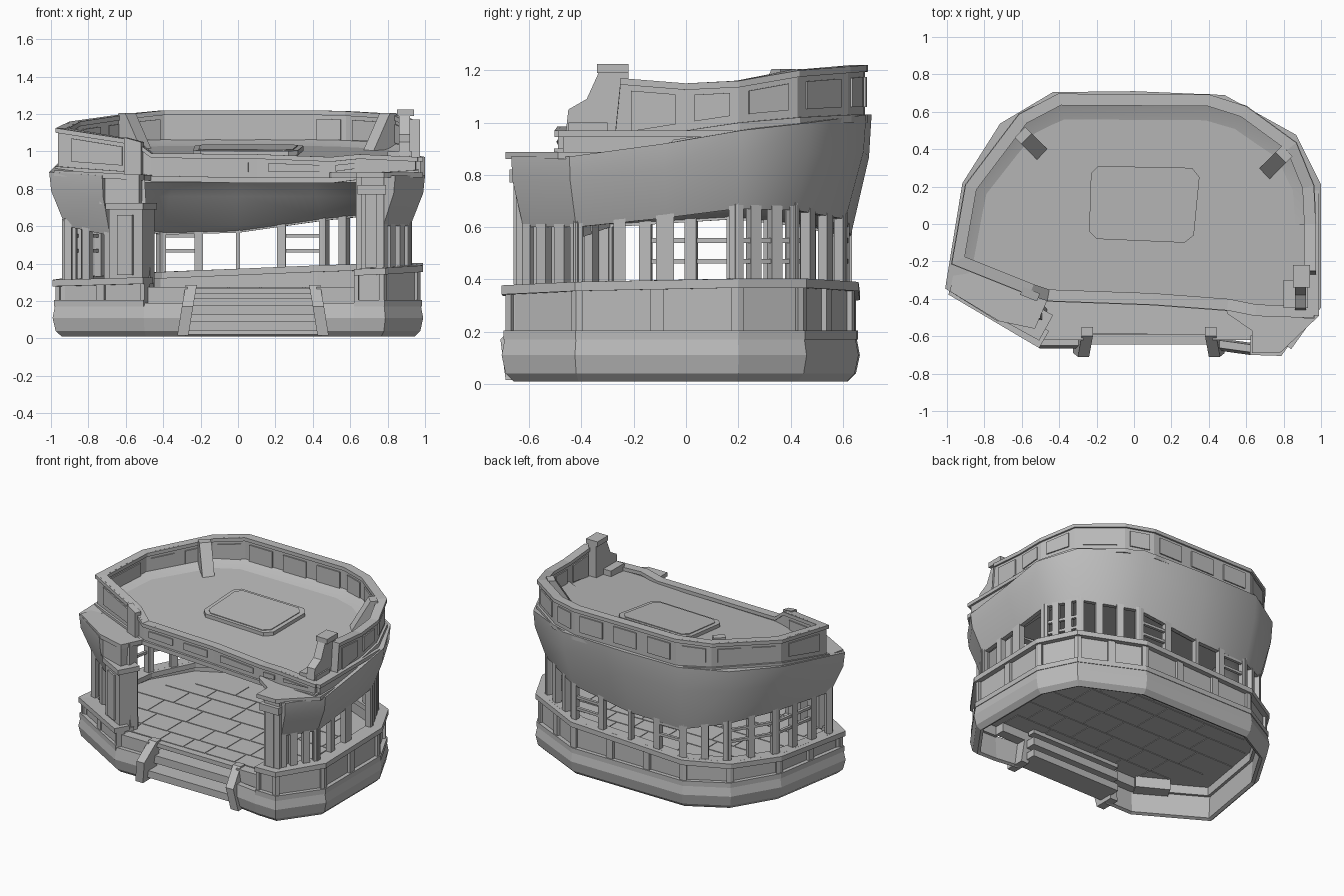
import bpy, bmesh, math, random
from mathutils import Vector

cube = bpy.data.objects.get("Cube")
if cube:
    bpy.data.objects.remove(cube)
random.seed(4)

stone = bpy.data.materials.new("plain grey")
stone.use_nodes = True
GREY = (0.5, 0.5, 0.5, 1)
stone.diffuse_color = GREY
stone.node_tree.nodes["Principled BSDF"].inputs["Base Color"].default_value = GREY


def finish(name, bm, smooth=False):
    bmesh.ops.recalc_face_normals(bm, faces=bm.faces)
    me = bpy.data.meshes.new(name)
    bm.to_mesh(me)
    bm.free()
    me.materials.append(stone)
    ob = bpy.data.objects.new(name, me)
    bpy.context.collection.objects.link(ob)
    if smooth:
        bpy.ops.object.select_all(action='DESELECT')
        ob.select_set(True)
        bpy.context.view_layer.objects.active = ob
        bpy.ops.object.shade_smooth_by_angle(angle=math.radians(35))


def add_loft(bm, rings, closed=False):
    """Skin a row of matching closed cross-sections."""
    vs = [[bm.verts.new(p) for p in r] for r in rings]
    n, k = len(vs), len(vs[0])
    for i in range(n if closed else n - 1):
        a, b = vs[i], vs[(i + 1) % n]
        for j in range(k):
            bm.faces.new((a[j], a[(j + 1) % k], b[(j + 1) % k], b[j]))
    if not closed:
        bm.faces.new(vs[0])
        bm.faces.new(vs[-1])


def loft(name, rings):
    bm = bmesh.new()
    add_loft(bm, rings)
    finish(name, bm)


def normal(a, b):
    d = Vector((b[0] - a[0], b[1] - a[1], 0)).normalized()
    return Vector((d.y, -d.x, 0))


def miter(path, i, closed):
    n = len(path)
    ns = []
    if closed or i > 0:
        ns.append(normal(path[i - 1], path[i]))
    if closed or i < n - 1:
        ns.append(normal(path[i], path[(i + 1) % n]))
    m = sum(ns, Vector()).normalized()
    return m / max(m.dot(ns[0]), 0.6)


def band(name, path, profile, closed=False, smooth=False):
    """Sweep a profile of (outward offset, height rule) along a plan path."""
    bm = bmesh.new()
    rings = []
    for i, p in enumerate(path):
        m = miter(path, i, closed)
        rings.append([(p[0] + m.x * d, p[1] + m.y * d, z(p) if callable(z) else z) for d, z in profile])
    add_loft(bm, rings, closed)
    finish(name, bm, smooth)


def rect(d0, d1, z0, z1):
    return [(d1, z0), (d1, z1), (d0, z1), (d0, z0)]


def add_plate(bm, p, q, t0, t1, low, high, d0, d1):
    """Upright slab on the segment p-q; low and high give heights at both ends."""
    P, Q, nn = Vector((*p[:2], 0)), Vector((*q[:2], 0)), normal(p, q)
    rings = []
    for t in (t0, t1):
        c = P.lerp(Q, t)
        lo, hi = [a + (b - a) * t for a, b in (low, high)]
        rings.append([(*(c + nn * d).xy, z) for d, z in rect(d0, d1, lo, hi)])
    add_loft(bm, rings)


def prism(name, pts, z0, z1):
    z0, z1 = [z if callable(z) else (lambda p, v=z: v) for z in (z0, z1)]
    loft(name, [[(*p[:2], z(p)) for p in pts] for z in (z0, z1)])


def box(name, x0, x1, y0, y1, z0, z1):
    prism(name, [(x0, y0), (x1, y0), (x1, y1), (x0, y1)], z0, z1)


# Base: hollow plinth, panelled wall and sloping rail, open at the steps
BASE = [(0.44, -0.66), (0.62, -0.685), (0.78, -0.69), (0.975, -0.42), (0.975, 0.2), (0.85, 0.45), (0.44, 0.645),
        (-0.43, 0.65), (-0.7, 0.5), (-0.88, 0.2), (-0.975, -0.37), (-0.5, -0.65), (-0.28, -0.65)]
rail = lambda p: 0.36 + 0.04 * p[0] + 0.02 * p[1]
band("plinth", BASE, [(-0.03, 0.01), (0.0, 0.04), (0.015, 0.11), (0.0, 0.19), (-0.04, 0.19), (-0.05, 0.02)])
WALL = BASE[1:-1]
band("base_wall", WALL, rect(-0.06, -0.02, 0.18, rail))
band("base_rail", WALL, rect(-0.09, 0.015, lambda p: rail(p) - 0.035, rail))
band("base_ledge", WALL, rect(-0.04, 0.008, 0.17, 0.205))
bm = bmesh.new()
for p, q in zip(WALL, WALL[1:]):
    size = math.dist(p, q)
    n = max(1, round(size / 0.3))
    w = 0.025 / size
    for i in range(n + 1):
        t = i / n
        add_plate(bm, p, q, max(0, t - w), min(1, t + w), (0.18, 0.18), (rail(p) - 0.03, rail(q) - 0.03), -0.05, 0.0)
finish("base_battens", bm)

# Floor with stone slabs above and below
prism("floor", [(x * 0.95, y * 0.9) for x, y in BASE], 0.24, 0.27)
bm = bmesh.new()
y = -0.54
while y < 0.42:
    h = random.uniform(0.12, 0.2)
    half = 0.86 - max(0, y + h - 0.1) * 0.9 - max(0, -0.3 - y) * 0.9
    x = -half
    while x < half - 0.05:
        w = min(random.uniform(0.16, 0.34), half - x)
        for z in (0.236, 0.269):
            add_loft(bm, [[(x, y, k), (x + w - 0.01, y, k), (x + w - 0.01, y + h - 0.01, k),
                           (x, y + h - 0.01, k)] for k in (z, z + 0.005)])
        x += w
    y += h
finish("floor_slabs", bm)

# Front steps, side blocks and sloping cheeks
for i in range(3):
    box(f"step_{i + 1}", -0.27, 0.44, -0.645 + 0.055 * i, -0.48, 0.04 + 0.085 * i, 0.09 + 0.09 * i)
box("left_front_block", 0.42, 0.64, -0.62, -0.55, 0.18, 0.275)
box("right_front_block", -0.5, -0.27, -0.62, -0.55, 0.17, 0.275)
for name, x, lean in (("right_cheek", -0.25, -1), ("left_cheek", 0.41, 1)):
    loft(name, [[(x + lean * s - 0.03, y0, z), (x + lean * s + 0.03, y0, z), (x + lean * s + 0.03, -0.55, z),
                 (x + lean * s - 0.03, -0.55, z)] for s, y0, z in ((0.045, -0.69, 0.015), (0.02, -0.71, 0.17), (0, -0.6, 0.285))])

# Flared upper hull; each point holds its lower and upper heights
HULL = [(0.8, -0.64, 0.6, 0.87), (0.95, -0.43, 0.6, 0.87), (0.95, -0.08, 0.635, 0.92), (0.95, 0.2, 0.67, 0.97),
        (0.83, 0.44, 0.665, 1.0), (0.47, 0.64, 0.63, 1.03), (0.0, 0.66, 0.565, 1.03), (-0.42, 0.655, 0.555, 1.03),
        (-0.68, 0.5, 0.6, 1.01), (-0.87, 0.2, 0.63, 0.98), (-0.955, -0.32, 0.6, 0.89), (-0.7, -0.48, 0.55, 0.87)]
low, high = (lambda p: p[2]), (lambda p: p[3])
mid = lambda p: p[2] * 0.35 + p[3] * 0.65
band("upper_hull", HULL, [(-0.03, low), (0.04, mid), (0.05, high), (-0.06, high), (-0.04, mid), (-0.06, low)], smooth=True)

# Coved ceiling dropping to the foot of the hull
band("ceiling_cove", HULL[1:-1], [(-0.04, low), (-0.1, lambda p: p[2] + 0.03), (-0.19, 0.76), (-0.28, 0.84), (-0.04, 0.84)],
     smooth=True)

# Window posts between rail and hull, with barred lights at the corners and back
bm = bmesh.new()
bars = bmesh.new()
counts = (3, 2, 1, 3, 3, 2, 2, 2, 2, 3, 2)
spans = {3: (0, 1), 5: (0, 0.5), 6: (0.5, 1), 8: (0, 1), 9: (0, 0.67)}
for i, (p, q) in enumerate(zip(HULL, HULL[1:])):
    size = math.dist(p[:2], q[:2])
    n = counts[i]
    for k in range(n + 1):
        t = k / n
        w = (0.035 if k in (0, n) else 0.023) / size
        if (i, k) in ((5, 2), (6, 0)):
            w *= 0.35
        add_plate(bm, p, q, max(0, t - w), min(1, t + w), (rail(p) - 0.02, rail(q) - 0.02),
                  (p[2] + 0.04, q[2] + 0.04), -0.065, -0.025)
    if i in spans:
        for z in (0.46, 0.54):
            add_plate(bars, p, q, *spans[i], (z, z), (z + 0.018, z + 0.018), -0.05, -0.03)
finish("window_posts", bm)
finish("window_bars", bars)

# Roof parapet loop, low across the front; points hold bottom and top heights
ROOF = [(0.95, -0.25, 0.9, 1.17), (0.95, 0.0, 0.94, 1.15), (0.94, 0.2, 0.97, 1.16), (0.85, 0.42, 0.99, 1.2),
        (0.59, 0.61, 1.0, 1.215), (0.4, 0.67, 1.0, 1.22), (-0.4, 0.675, 1.0, 1.22), (-0.6, 0.57, 1.0, 1.2),
        (-0.88, 0.2, 0.97, 1.16), (-0.95, -0.2, 0.89, 1.125), (-0.55, -0.36, 0.86, 1.06), (-0.46, -0.39, 0.84, 0.99),
        (0.1, -0.41, 0.83, 0.985), (0.5, -0.44, 0.83, 0.97), (0.65, -0.47, 0.85, 0.985), (0.94, -0.48, 0.87, 0.97),
        (0.95, -0.27, 0.89, 0.97)]
band("parapet_wall", ROOF, rect(-0.03, 0.01, low, high), True)
band("parapet_rail", ROOF, rect(-0.04, 0.022, lambda p: p[3] - 0.025, high), True)
band("parapet_skirt", ROOF, rect(-0.02, 0.025, low, lambda p: p[2] + 0.03), True)
bm = bmesh.new()
for p, q in zip(ROOF, ROOF[1:-1]):
    size = math.dist(p[:2], q[:2])
    n = max(1, round(size / 0.29))
    for i in range(n if size > 0.15 else 0):
        span = ((i + 0.16) / n, (i + 0.84) / n)
        for d in ((0.0, 0.018), (-0.038, -0.025)):
            add_plate(bm, p, q, *span, (p[2] + 0.06, q[2] + 0.06), (p[3] - 0.045, q[3] - 0.045), *d)
finish("parapet_panels", bm)

# Sloping roof deck with raised edges, ceiling slab and hatch
deck = lambda p: 0.985 + 0.08 * p[1]
prism("roof_deck", [(x * 0.985, y * 0.985) for x, y, *_ in ROOF], lambda p: deck(p) - 0.06, deck)
prism("ceiling", [(x * 0.86, y * 0.86) for x, y, *_ in ROOF], 0.835, 0.86)
band("deck_edge", ROOF[1:10], [(-0.02, lambda p: deck(p) + 0.03), (-0.07, lambda p: deck(p) + 0.005),
                               (-0.15, lambda p: deck(p) - 0.02), (-0.02, lambda p: deck(p) - 0.04)], smooth=True)
hatch = [(-0.2, -0.08), (0.27, -0.1), (0.32, -0.06), (0.35, 0.25), (0.31, 0.3), (-0.19, 0.31), (-0.23, 0.27), (-0.24, -0.04)]
prism("roof_hatch", hatch, lambda p: deck(p) - 0.02, lambda p: deck(p) + 0.025)
prism("hatch_lid", [(0.05 + (x - 0.05) * 0.9, 0.1 + (y - 0.1) * 0.9) for x, y in hatch],
      lambda p: deck(p), lambda p: deck(p) + 0.03)

# Rear corner braces leaning on the parapet
for name, x, y, sx in (("right_rear_brace", -0.61, 0.49, 1), ("left_rear_brace", 0.82, 0.39, -1)):
    out, side = Vector((sx * 0.7, -0.7, 0)), Vector((0.7, sx * 0.7, 0)) * 0.04
    c = Vector((x, y, 0))
    loft(name, [[(*(c + out * d + s).xy, z) for d, z in ((0, 0.98), (0.19, 0.98), (0.05, 1.205), (0, 1.205))]
                for s in (side, -side)])

# Stepped corner post and side ledge on the left
loft("corner_post", [[(x, y, z) for y, z in ((-0.46, 0.96), (-0.45, 1.05), (-0.38, 1.09), (-0.33, 1.2), (-0.22, 1.2),
                                             (-0.22, 0.96))] for x in (0.86, 0.92)])
box("corner_post_cap", 0.85, 0.94, -0.34, -0.22, 1.19, 1.225)
box("corner_post_foot", 0.8, 0.93, -0.45, -0.3, 0.95, 1.0)
box("side_ledge", 0.92, 0.99, -0.49, 0.18, 0.945, 0.97)
box("side_ledge_support", 0.92, 0.975, -0.47, -0.05, 0.88, 0.945)

# Left front corner: roof, column and caps
prism("left_corner_roof", [(0.47, -0.4), (0.5, -0.48), (0.63, -0.57), (0.63, -0.69), (0.78, -0.69), (0.99, -0.49),
                           (0.985, -0.25), (0.7, -0.3)], 0.86, 0.888)
box("left_column", 0.66, 0.78, -0.65, -0.52, 0.27, 0.87)
box("left_column_face", 0.68, 0.74, -0.66, -0.6, 0.38, 0.78)
box("left_column_cap", 0.64, 0.79, -0.675, -0.5, 0.77, 0.82)
box("left_inner_column", 0.63, 0.7, -0.5, -0.4, 0.27, 0.87)

# Right front corner: sloping roof, angled column and leaning inner beam
prism("right_corner_roof", [(-0.95, -0.2), (-0.985, -0.36), (-0.72, -0.52), (-0.53, -0.56), (-0.46, -0.4), (-0.5, -0.3)],
      lambda p: 0.82 - 0.05 * p[0], lambda p: 0.85 - 0.05 * p[0])
bm = bmesh.new()
for t0, t1, z0, z1, d0, d1 in ((0.05, 0.95, 0.26, 0.7, -0.13, 0), (0, 1, 0.69, 0.725, -0.14, 0.015),
                               (0.3, 0.7, 0.34, 0.66, -0.05, 0.012), (0, 1, 0.16, 0.3, -0.1, 0.02)):
    add_plate(bm, (-0.7, -0.5), (-0.5, -0.61), t0, t1, (z0, z0), (z1, z1), d0, d1)
finish("right_column", bm)
loft("right_inner_column", [[(x + sx * 0.035, y + sy * 0.045, z) for sx, sy in ((-1, -1), (1, -1), (1, 1), (-1, 1))]
                            for x, y, z in ((-0.5, -0.5, 0.26), (-0.535, -0.46, 0.87))])
bm = bmesh.new()
add_plate(bm, (-0.74, -0.49), (-0.53, -0.56), 0, 1, (0.72, 0.72), (0.87, 0.86), -0.06, 0)
add_plate(bm, (-0.6, -0.355), (-0.51, -0.39), 0, 1, (0.84, 0.84), (1.075, 1.05), -0.02, 0.025)
finish("right_corner_beams", bm)
